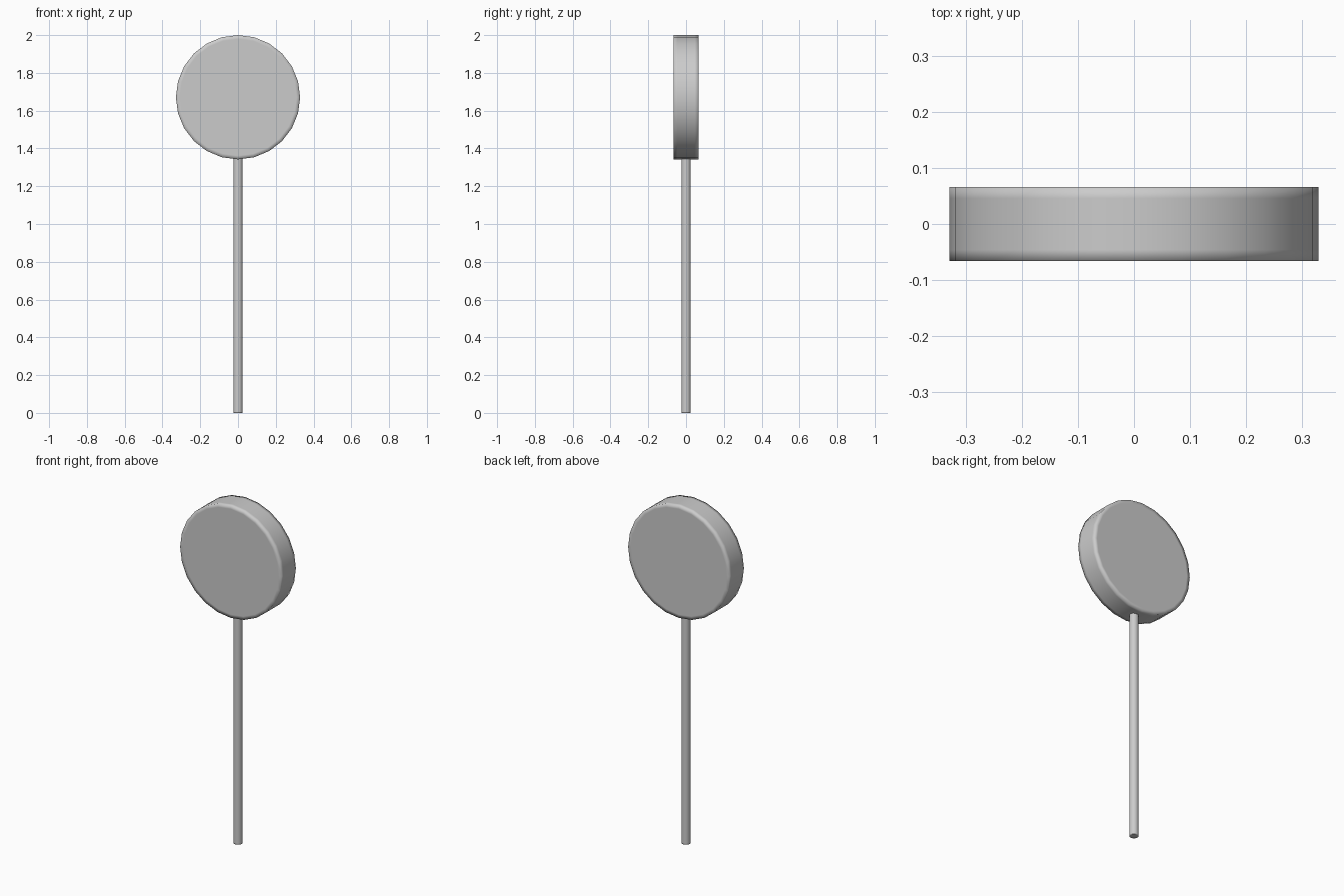
import bpy
import bmesh
import math
from mathutils import Matrix

if "Cube" in bpy.data.objects:
    bpy.data.objects.remove(bpy.data.objects["Cube"])


def lathe(name, profile, sides, matrix):
    """Spin (radius, height) points around z; the end points lie on the axis."""
    bm = bmesh.new()
    rings = []
    for r, h in profile:
        if r == 0:
            rings.append([bm.verts.new((0, 0, h))] * sides)
        else:
            rings.append([bm.verts.new((r * math.cos(2 * math.pi * i / sides),
                                        r * math.sin(2 * math.pi * i / sides), h))
                          for i in range(sides)])
    for low, high in zip(rings, rings[1:]):
        for i in range(sides):
            j = (i + 1) % sides
            corners = list(dict.fromkeys((low[i], low[j], high[j], high[i])))
            bm.faces.new(corners).smooth = True
    bm.transform(matrix)
    bmesh.ops.recalc_face_normals(bm, faces=bm.faces)
    mesh = bpy.data.meshes.new(name)
    bm.to_mesh(mesh)
    bm.free()
    obj = bpy.data.objects.new(name, mesh)
    bpy.context.collection.objects.link(obj)
    return obj


def capped_profile(radius, bottom, top, margin):
    """Cylinder outline with support loops that soften the rim shading."""
    return [(0, bottom), (radius - margin, bottom), (radius, bottom),
            (radius, bottom + margin), (radius, top - margin),
            (radius, top), (radius - margin, top), (0, top)]


# Round head, standing upright and facing the front
lathe("candy_disc", capped_profile(0.329, -0.066, 0.066, 0.02), 24,
      Matrix.Translation((0, 0, 1.671)) @ Matrix.Rotation(math.radians(90), 4, 'X'))

# Thin stick, ending just inside the head
lathe("stick", capped_profile(0.025, 0, 1.36, 0.006), 16, Matrix.Identity(4))
